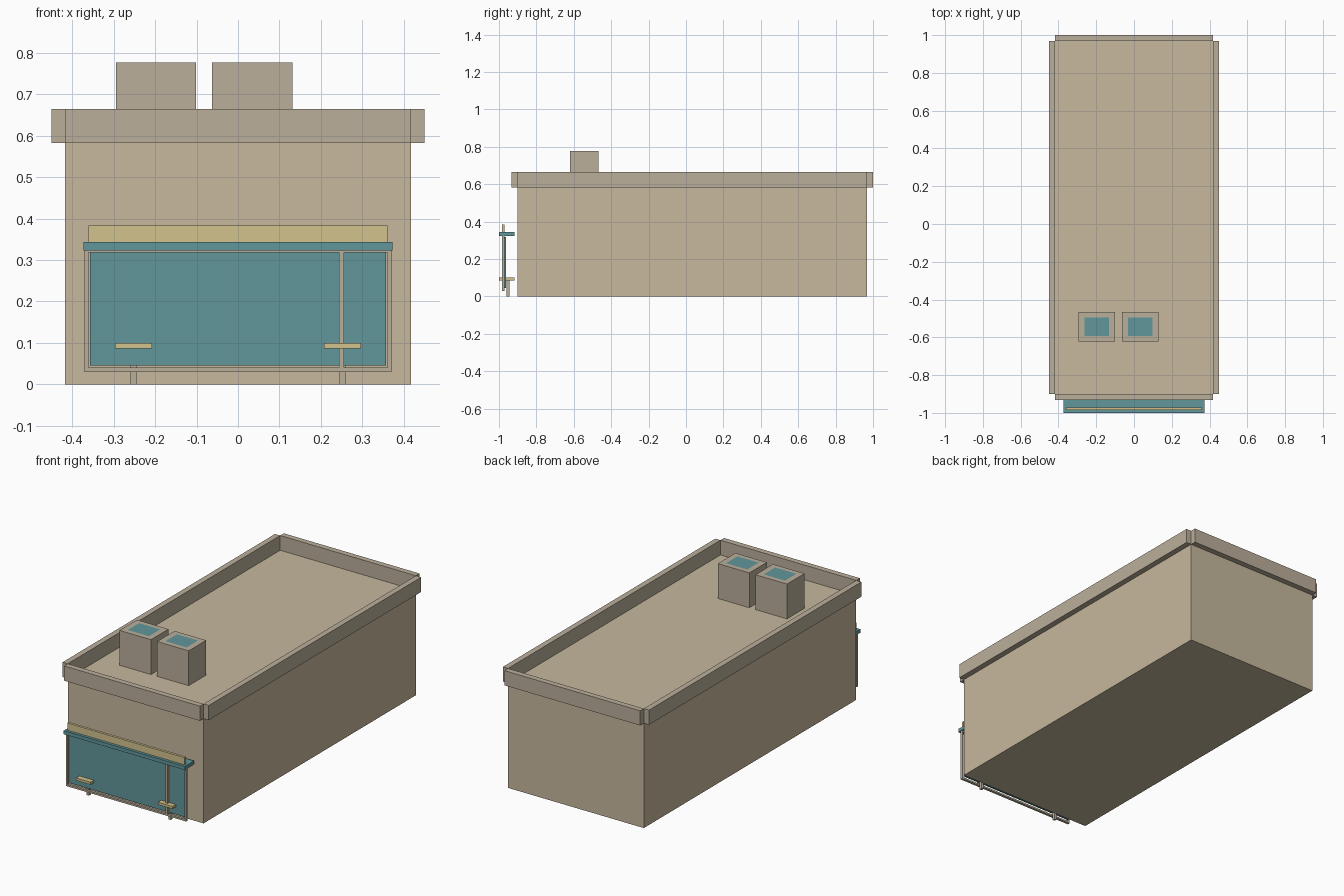
import bpy

if "Cube" in bpy.data.objects:
    bpy.data.objects.remove(bpy.data.objects["Cube"])


def material(name, rgb):
    m = bpy.data.materials.new(name)
    m.diffuse_color = (*rgb, 1)
    m.use_nodes = True
    m.node_tree.nodes["Principled BSDF"].inputs["Base Color"].default_value = m.diffuse_color
    return m


WALL = material("wall_tan", (0.57, 0.48, 0.34))
TRIM = material("trim_grey_tan", (0.50, 0.43, 0.33))
TEAL = material("teal", (0.12, 0.31, 0.33))
YELLOW = material("pale_yellow", (0.65, 0.54, 0.27))


def box(name, x, y, z, mat):
    """Axis-aligned box from (min, max) ranges."""
    bpy.ops.mesh.primitive_cube_add(size=1, location=[(a + b) / 2 for a, b in (x, y, z)])
    ob = bpy.context.object
    ob.name = name
    ob.scale = [b - a for a, b in (x, y, z)]
    bpy.ops.object.transform_apply(location=False, rotation=False, scale=True)
    ob.data.materials.append(mat)
    return ob


# Main building block
W, Y0, Y1, ROOF, TOP = 0.418, -0.90, 0.968, 0.583, 0.665
box("building_body", (-W, W), (Y0, Y1), (0, ROOF), WALL)

# Parapet strips hung on the outside of the roof edge
T = 0.032
box("parapet_front", (-W, W), (Y0 - T, Y0), (ROOF, TOP), TRIM)
box("parapet_back", (-W, W), (Y1, 1.0), (ROOF, TOP), TRIM)
for side, s in (("left", -1), ("right", 1)):
    box("parapet_" + side, sorted((s * W, s * 0.45)), (Y0, Y1), (ROOF, TOP), TRIM)

# Rooftop units with inset vent panels
for side, x0, x1 in (("left", -0.295, -0.101), ("right", -0.063, 0.131)):
    box("roof_unit_" + side, (x0, x1), (-0.621, -0.467), (ROOF, 0.777), TRIM)
    bpy.ops.mesh.primitive_plane_add(size=1, location=((x0 + x1) / 2, -0.544, 0.7773))
    vent = bpy.context.object
    vent.name = "roof_vent_" + side
    vent.scale = (0.13, 0.10, 1)
    vent.data.materials.append(TEAL)

# Display panel and its frame in front of the building
FY = (-0.985, -0.971)
box("display_panel", (-0.357, 0.357), (-0.971, -0.962), (0.045, 0.318), TEAL)
box("frame_bottom", (-0.37, 0.37), FY, (0.03, 0.04), TRIM)
box("frame_top", (-0.37, 0.37), FY, (0.318, 0.325), TRIM)
for side, s in (("left", -1), ("right", 1)):
    box("frame_" + side, sorted((s * 0.361, s * 0.37)), FY, (0.04, 0.318), TRIM)
box("frame_divider", (0.244, 0.256), FY, (0.04, 0.318), TRIM)

# Ledge and header board above the panel
box("ledge", (-0.373, 0.373), (-1.0, -0.918), (0.323, 0.343), TEAL)
box("header_board", (-0.361, 0.361), FY, (0.343, 0.383), YELLOW)

# Support legs with small shelves
for side, s in (("left", -1), ("right", 1)):
    c = s * 0.252
    box("leg_" + side, (c - 0.007, c + 0.007), (-0.961, -0.945), (0, 0.086), TRIM)
    box("shelf_" + side, (c - 0.045, c + 0.045), (-1.0, -0.918), (0.086, 0.1), YELLOW)
